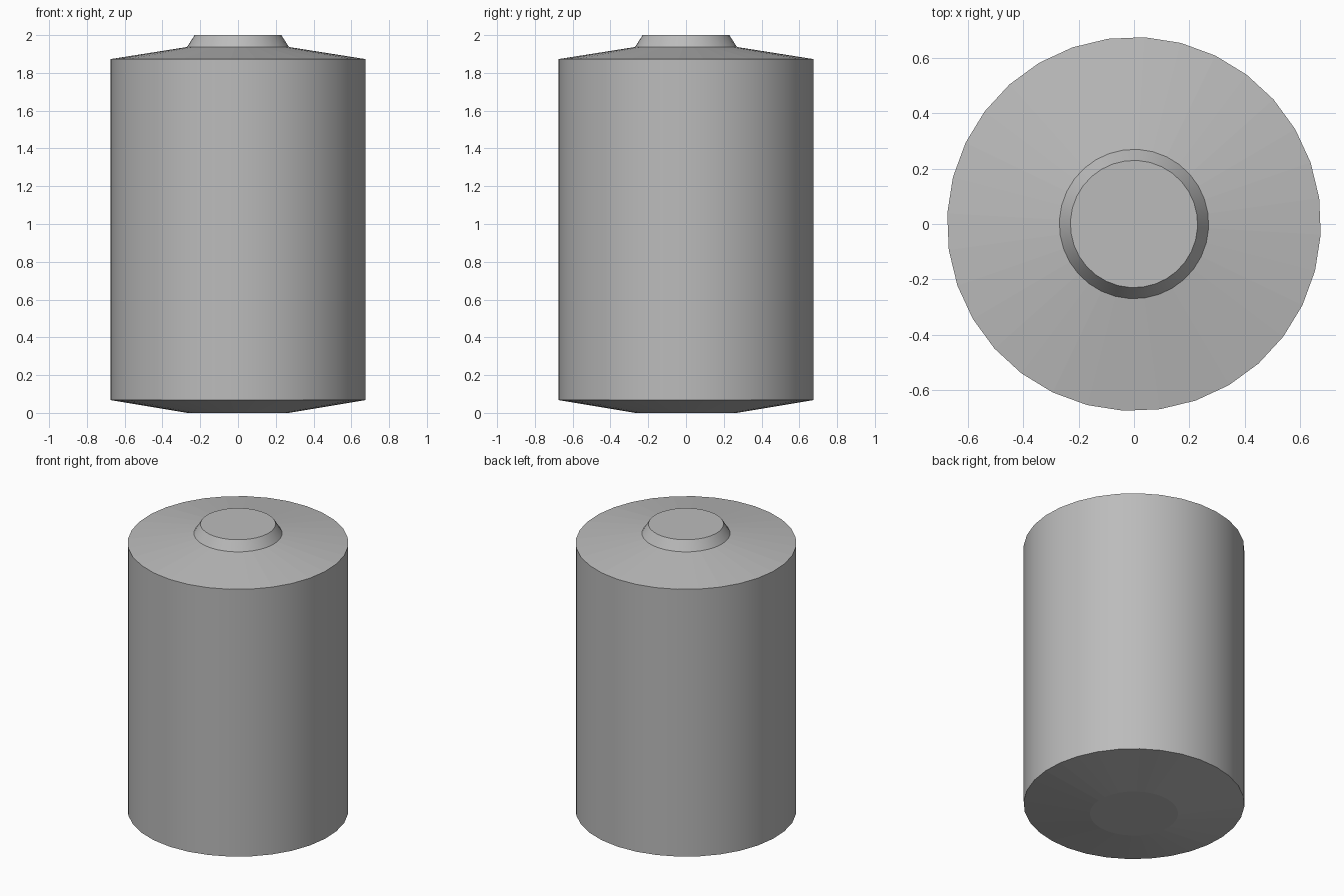
import bpy
import bmesh
from math import cos, sin, pi, radians

cube = bpy.data.objects.get("Cube")
if cube:
    bpy.data.objects.remove(cube, do_unlink=True)

SIDES = 32
TWIST = radians(8)

steel = bpy.data.materials.new("plain grey")
steel.use_nodes = True
grey = (0.5, 0.5, 0.5, 1)
steel.diffuse_color = grey
steel.node_tree.nodes["Principled BSDF"].inputs["Base Color"].default_value = grey


def turned_part(name, profile):
    """Closed turned solid from (radius, height) pairs, bottom to top."""
    bm = bmesh.new()
    rings = []
    for radius, z in profile:
        angles = [TWIST + 2 * pi * i / SIDES for i in range(SIDES)]
        rings.append([bm.verts.new((radius * cos(a), radius * sin(a), z)) for a in angles])
    for low, high in zip(rings, rings[1:]):
        for i in range(SIDES):
            j = (i + 1) % SIDES
            bm.faces.new((low[i], low[j], high[j], high[i]))
    bm.faces.new(reversed(rings[0]))
    bm.faces.new(rings[-1])
    bm.normal_update()
    # Round walls are smooth, shallow cones and caps stay flat
    for face in bm.faces:
        face.smooth = abs(face.normal.z) < 0.9
    for edge in bm.edges:
        edge.smooth = edge.calc_face_angle() < radians(30)
    mesh = bpy.data.meshes.new(name)
    bm.to_mesh(mesh)
    bm.free()
    mesh.materials.append(steel)
    obj = bpy.data.objects.new(name, mesh)
    bpy.context.collection.objects.link(obj)
    return obj


# Tank with shallow conical ends and a short tapered cap on top
turned_part("tank", [(0.27, 0), (0.676, 0.068), (0.676, 1.873),
                     (0.27, 1.937), (0.23, 2)])
